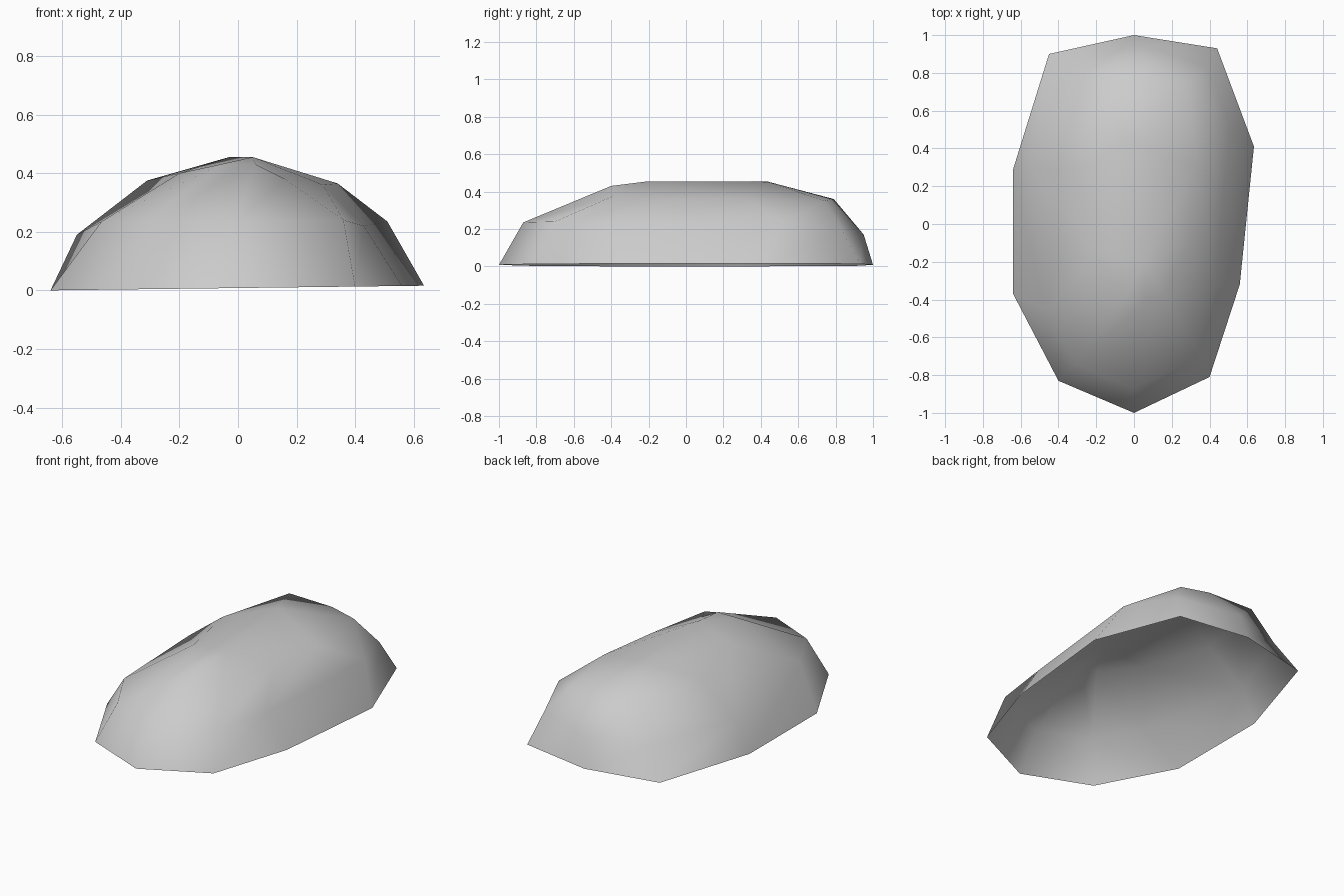
import bpy
import bmesh

# Remove the default object
default_cube = bpy.data.objects.get("Cube")
if default_cube:
    bpy.data.objects.remove(default_cube, do_unlink=True)

# Plain grey surface
grey = bpy.data.materials.new("plain_grey")
grey.use_nodes = True
colour = (0.6, 0.6, 0.6, 1)
grey.diffuse_color = colour
shader = next(n for n in grey.node_tree.nodes if n.type == "BSDF_PRINCIPLED")
shader.inputs["Base Color"].default_value = colour

# Rings of the shell, each anticlockwise from the front point
rim_outline = [(0, -1), (.4, -.81), (.56, -.32), (.635, .41), (.44, .93),
               (0, 1), (-.45, .9), (-.64, .29), (-.64, -.37), (-.4, -.83)]
rim = [(x, y, .008 + .0125 * x) for x, y in rim_outline]
shoulder = [(-.01, -.87, .235), (.36, -.7, .24), (.43, -.33, .22),
            (.51, .52, .235), (.39, .83, .2), (.02, .95, .17),
            (-.34, .82, .18), (-.55, .3, .19), (-.466, -.454, .235),
            (-.31, -.74, .235)]
crown = [(.06, -.4, .43), (.16, -.38, .38), (.29, -.09, .36),
         (.34, .31, .365), (.275, .74, .35), (.1, .78, .36),
         (-.2, .79, .36), (-.31, .29, .375), (-.2, -.15, .4),
         (-.06, -.4, .43)]
ridge_front = (.05, -.2, .455)
ridge_back = (-.03, .43, .455)


def bridge(bm, lower, upper):
    """Join two closed rings with a band of triangles."""
    count = len(lower)
    for i in range(count):
        j = (i + 1) % count
        bm.faces.new((lower[i], lower[j], upper[j]))
        bm.faces.new((lower[i], upper[j], upper[i]))


def build_shell(name, rings, front, back):
    """Stack the rings and close the top along a short ridge."""
    bm = bmesh.new()
    loops = [[bm.verts.new(co) for co in ring] for ring in rings]
    for lower, upper in zip(loops, loops[1:]):
        bridge(bm, lower, upper)

    # Fan the crown to the nearer end of the ridge
    ends = [bm.verts.new(front), bm.verts.new(back)]
    top = loops[-1]
    owner = [ends[int(v.co.y > .2)] for v in top]
    for i, vert in enumerate(top):
        j = (i + 1) % len(top)
        bm.faces.new((vert, top[j], owner[i]))
        if owner[i] is not owner[j]:
            bm.faces.new((owner[i], top[j], owner[j]))

    for face in bm.faces:
        face.smooth = True
    mesh = bpy.data.meshes.new(name)
    bm.to_mesh(mesh)
    bm.free()
    mesh.materials.append(grey)
    shell = bpy.data.objects.new(name, mesh)
    bpy.context.collection.objects.link(shell)
    return shell


# Hollow domed shell, open underneath
build_shell("domed_shell", [rim, shoulder, crown], ridge_front, ridge_back)
